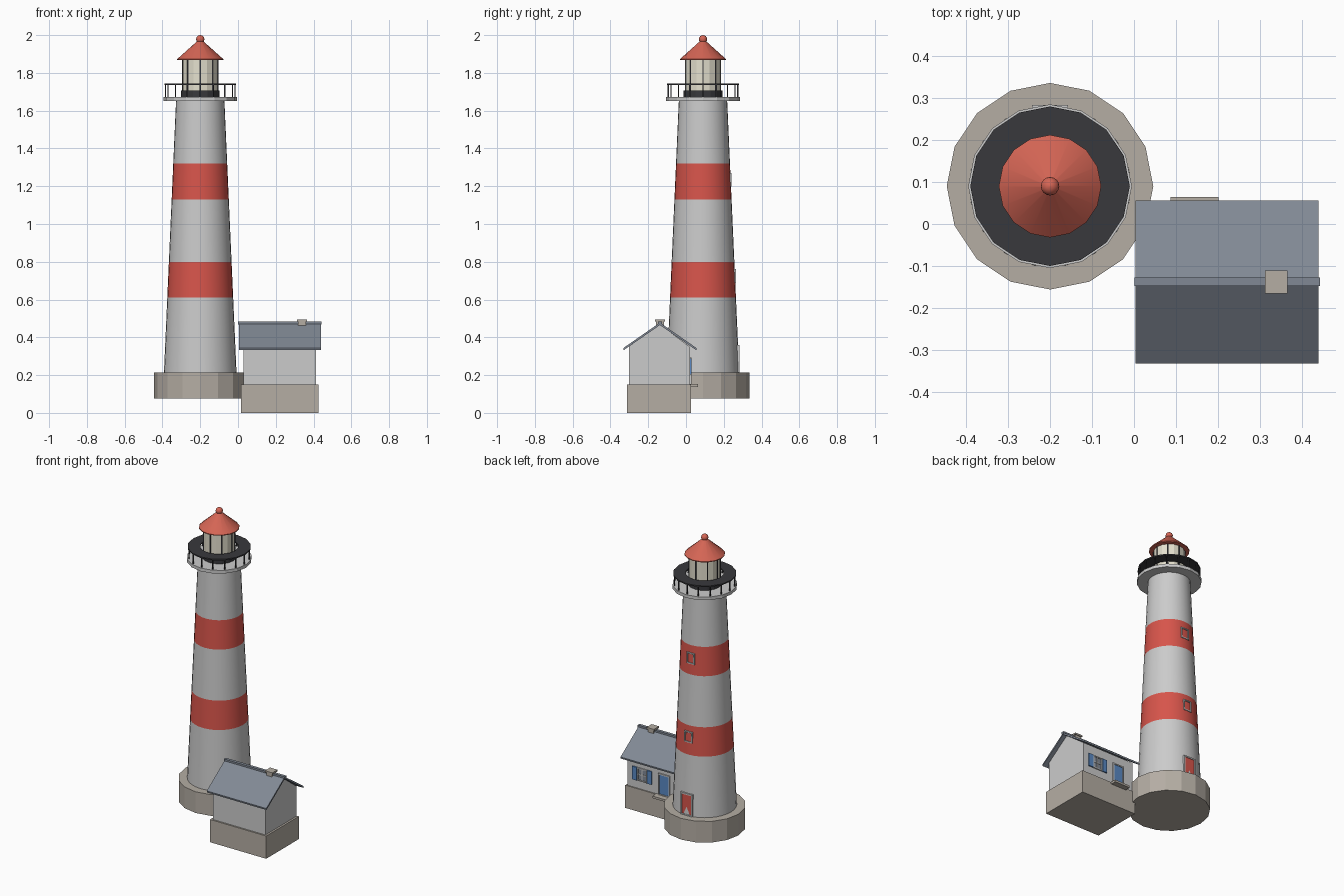
import bpy, math
from mathutils import Vector

if "Cube" in bpy.data.objects:
    bpy.data.objects.remove(bpy.data.objects["Cube"])

CX, CY = -0.2, 0.09  # tower axis


def mat(name, r, g, b):
    m = bpy.data.materials.new(name)
    m.diffuse_color = (r, g, b, 1)
    m.use_nodes = True
    m.node_tree.nodes["Principled BSDF"].inputs["Base Color"].default_value = m.diffuse_color
    return m


RED = mat("red", 0.68, 0.09, 0.07)
ROOF_RED = mat("roof_red", 0.66, 0.13, 0.09)
STONE = mat("stone", 0.46, 0.42, 0.37)
DARK = mat("dark_iron", 0.04, 0.04, 0.045)
GLASS = mat("cream_glass", 0.78, 0.75, 0.62)
SLATE = mat("slate", 0.22, 0.25, 0.30)
BLUE = mat("blue", 0.10, 0.25, 0.55)


def mesh(name, verts, faces, material=None, smooth=False):
    me = bpy.data.meshes.new(name)
    me.from_pydata(verts, [], faces)
    o = bpy.data.objects.new(name, me)
    bpy.context.collection.objects.link(o)
    if material:
        me.materials.append(material)
    if smooth:
        bpy.ops.object.select_all(action='DESELECT')
        o.select_set(True)
        bpy.context.view_layer.objects.active = o
        bpy.ops.object.shade_smooth_by_angle(angle=math.radians(35))
    return o


def box(name, x0, x1, y0, y1, z0, z1, material=None):
    v = [(x, y, z) for z in (z0, z1) for x, y in ((x0, y0), (x1, y0), (x1, y1), (x0, y1))]
    f = [(3, 2, 1, 0), (4, 5, 6, 7)] + [(i, (i + 1) % 4, (i + 1) % 4 + 4, i + 4) for i in range(4)]
    return mesh(name, v, f, material)


def lathe(name, profile, n, material=None, smooth=False, closed=False):
    """Spin (radius, z) points round the tower axis; open profiles get end caps."""
    v = [(CX + r * math.cos(2 * math.pi * i / n), CY + r * math.sin(2 * math.pi * i / n), z)
         for r, z in profile for i in range(n)]
    k = len(profile)
    f = [(a * n + i, a * n + (i + 1) % n, (a + 1) % k * n + (i + 1) % n, (a + 1) % k * n + i)
         for a in range(k if closed else k - 1) for i in range(n)]
    if not closed:
        f += [tuple(reversed(range(n))), tuple(range((k - 1) * n, k * n))]
    return mesh(name, v, f, material, smooth)


def prism_x(name, outline, x0, x1, material=None):
    """Extrude a (y, z) outline along x."""
    n = len(outline)
    v = [(x, y, z) for x in (x0, x1) for y, z in outline]
    f = [tuple(reversed(range(n))), tuple(range(n, 2 * n))]
    f += [(i, (i + 1) % n, (i + 1) % n + n, i + n) for i in range(n)]
    return mesh(name, v, f, material)


def frame(name, xc, w, z0, z1, y0, y1, t, material=None):
    """Two jambs, a head and a sill around an opening facing +y."""
    a, b = xc - w / 2, xc + w / 2
    box(name + "_jamb_a", a, a + t, y0, y1, z0, z1, material)
    box(name + "_jamb_b", b - t, b, y0, y1, z0, z1, material)
    box(name + "_head", a + t, b - t, y0, y1, z1 - t, z1, material)
    box(name + "_sill", a + t, b - t, y0, y1, z0, z0 + t, material)


def tower_r(z):
    return 0.192 - (z - 0.215) * 0.064 / 1.437


# tower plinth and tapered striped shaft
lathe("tower_plinth", [(0.246, 0.075), (0.246, 0.215)], 16, STONE)
levels = [0.215, 0.61, 0.80, 1.13, 1.32, 1.652]
for i in range(5):
    a, b = levels[i], levels[i + 1]
    lathe("tower_section_%d" % i, [(tower_r(a), a), (tower_r(b), b)], 32,
          RED if i % 2 else None, smooth=True)

# gallery floor, posts and flat rail
lathe("gallery_floor", [(0.195, 1.652), (0.195, 1.673)], 16)
lathe("gallery_rail", [(0.115, 1.736), (0.19, 1.736), (0.19, 1.744), (0.115, 1.744)], 16,
      DARK, closed=True)
for i in range(16):
    t = 2 * math.pi * i / 16
    x, y = CX + 0.184 * math.cos(t), CY + 0.184 * math.sin(t)
    box("gallery_post_%d" % i, x - .003, x + .003, y - .003, y + .003, 1.67, 1.738, DARK)

# lantern room with glazing bars
lathe("lantern_base", [(0.102, 1.673), (0.102, 1.708)], 16, DARK)
lathe("lantern_glass", [(0.093, 1.708), (0.093, 1.872)], 16, GLASS)
for i in range(8):
    t = 2 * math.pi * i / 8
    x, y = CX + 0.093 * math.cos(t), CY + 0.093 * math.sin(t)
    box("glazing_bar_%d" % i, x - .003, x + .003, y - .003, y + .003, 1.706, 1.872, DARK)

# lantern roof and finial ball
lathe("lantern_roof", [(0.122, 1.868), (0.122, 1.873), (0.008, 1.975)], 16, ROOF_RED, smooth=True)
ball = [(0.022 * math.cos(a), 1.978 + 0.022 * math.sin(a))
        for a in [math.radians(-89 + 178 * k / 8) for k in range(9)]]
lathe("finial_ball", ball, 16, ROOF_RED, smooth=True)

# tower door and two windows at the back
box("tower_door", CX - .034, CX + .034, 0.22, 0.2795, 0.215, 0.352, RED)
frame("tower_door_frame", CX, 0.086, 0.213, 0.36, 0.235, 0.284, 0.009)
for i, z in enumerate((0.725, 1.235)):
    y = CY + tower_r(z)
    frame("tower_window_%d" % i, CX, 0.058, z - .036, z + .036, y - .03, y + .005, 0.007)

# cottage foundation and gabled walls
RY = -0.138  # ridge line
box("cottage_foundation", 0.015, 0.425, -0.313, 0.027, 0, 0.15, STONE)
prism_x("cottage_walls", [(-0.303, 0.15), (0.02, 0.15), (0.02, 0.35), (RY, 0.468), (-0.303, 0.35)],
        0.028, 0.412)

# roof slopes, mirrored about the ridge, and ridge cap
for s, side in ((1, "back"), (-1, "front")):
    prism_x("roof_" + side, [(RY, 0.465), (RY + s * 0.192, 0.332), (RY + s * 0.194, 0.343), (RY, 0.478)],
            0.004, 0.439, SLATE)
box("ridge_cap", 0.001, 0.443, RY - .01, RY + .01, 0.468, 0.483, SLATE)

# chimney
box("chimney", 0.318, 0.36, RY - .021, RY + .021, 0.43, 0.486, STONE)
box("chimney_cap", 0.312, 0.366, RY - .027, RY + .027, 0.484, 0.495, STONE)

# cottage door, doorstep, and shuttered window on the back wall
box("cottage_door", 0.11, 0.178, 0.015, 0.024, 0.15, 0.285, BLUE)
frame("cottage_door_frame", 0.144, 0.084, 0.15, 0.293, 0.015, 0.028, 0.008)
box("doorstep", 0.087, 0.201, 0.01, 0.064, 0.138, 0.152, STONE)
WX = 0.304
box("cottage_window", WX - .034, WX + .034, 0.015, 0.022, 0.205, 0.287, SLATE)
frame("cottage_window_frame", WX, 0.072, 0.203, 0.289, 0.015, 0.027, 0.007)
box("window_mullion", WX - .003, WX + .003, 0.015, 0.025, 0.207, 0.285)
box("window_crossbar", WX - .032, WX + .032, 0.015, 0.025, 0.243, 0.249)
for s in (-1, 1):
    c = WX + s * 0.054
    box("shutter_%s" % ("a" if s < 0 else "b"), c - .017, c + .017, 0.015, 0.028, 0.203, 0.289, BLUE)
